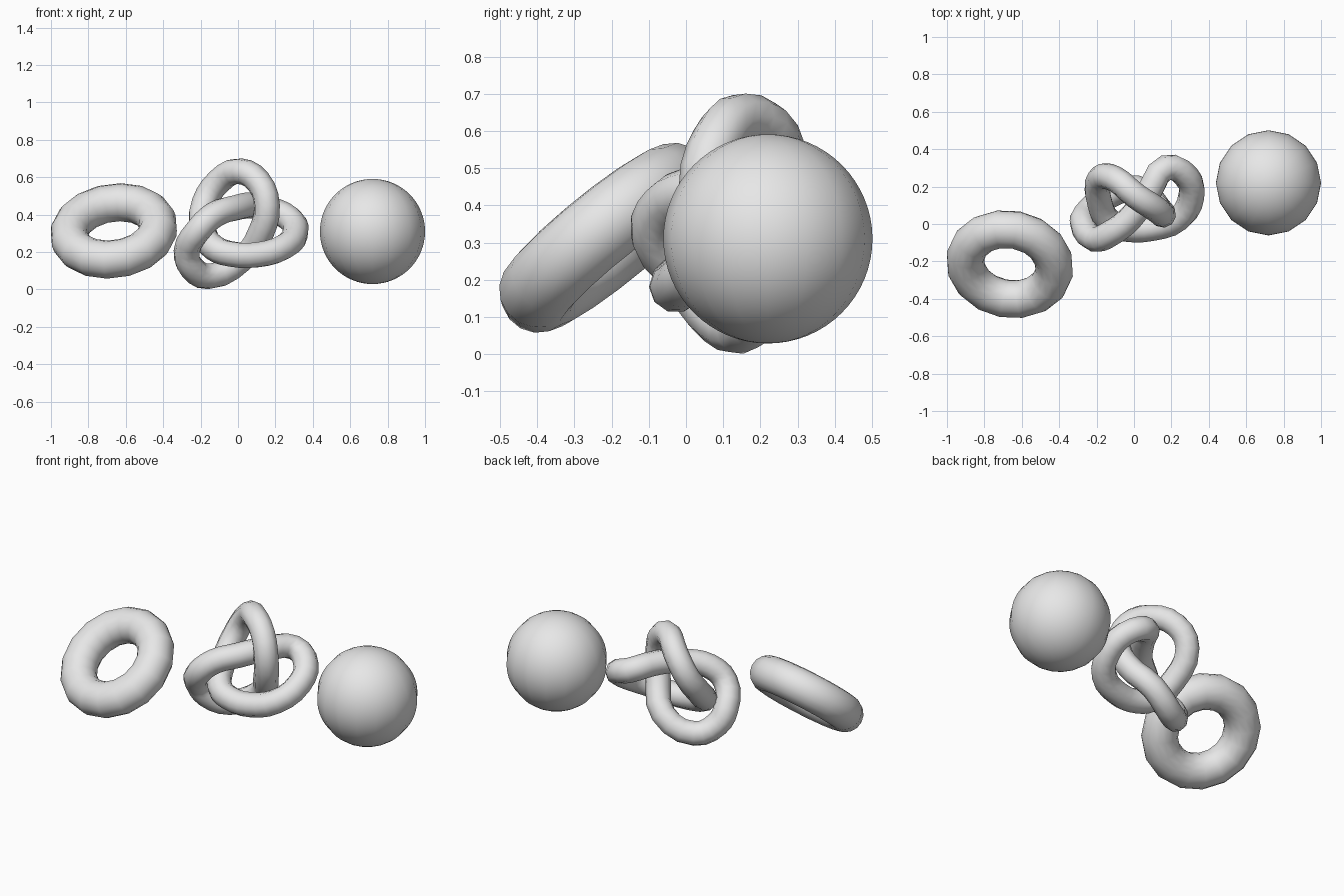
import bpy
from mathutils import Vector

cube = bpy.data.objects.get("Cube")
if cube:
    bpy.data.objects.remove(cube, do_unlink=True)

# One light grey for every part
GREY = (0.8, 0.8, 0.8, 1)
grey = bpy.data.materials.new("light_grey")
grey.use_nodes = True
grey.diffuse_color = GREY
for node in grey.node_tree.nodes:
    if node.type == 'BSDF_PRINCIPLED':
        node.inputs["Base Color"].default_value = GREY


def finish(obj, name):
    """Name, colour and smooth one part."""
    obj.name = obj.data.name = name
    obj.data.materials.clear()
    obj.data.materials.append(grey)
    for face in obj.data.polygons:
        face.use_smooth = True


# Ball
bpy.ops.mesh.primitive_uv_sphere_add(
    segments=16, ring_count=32, radius=0.281, location=(0.719, 0.22, 0.31))
finish(bpy.context.object, "ball")

# Ring, tipped back so its face looks up and forwards
axis = Vector((-0.12, -0.625, 0.77))
bpy.ops.mesh.primitive_torus_add(
    major_segments=16, minor_segments=16, major_radius=0.241, minor_radius=0.102,
    location=(-0.664, -0.215, 0.313),
    rotation=axis.to_track_quat('Z', 'Y').to_euler())
finish(bpy.context.object, "ring")

# Three-lobed knot: centre line, lobe by lobe
top_lobe = [
    (-.185, .12, .31), (-.18, .245, .46), (-.1, .24, .58), (.01, .15, .632),
    (.11, .085, .575), (.155, .05, .45), (.125, .09, .31), (.02, .19, .16)]
left_lobe = [
    (-.155, .14, .07), (-.25, .06, .12), (-.275, .01, .2),
    (-.21, -.08, .32), (-.125, -.05, .4), (-.02, .03, .435)]
right_lobe = [
    (.08, .17, .45), (.17, .3, .43), (.28, .255, .375), (.307, .15, .3),
    (.24, .03, .225), (.1, -.02, .185), (-.04, -.025, .19), (-.125, .005, .22)]
path = top_lobe + left_lobe + right_lobe

# Sweep a round tube along a smooth closed curve
curve = bpy.data.curves.new("knot", 'CURVE')
curve.dimensions = '3D'
curve.bevel_depth = 0.07
curve.bevel_resolution = 3
curve.resolution_u = 3
spline = curve.splines.new('BEZIER')
spline.use_cyclic_u = True
spline.bezier_points.add(len(path) - 1)
for point, position in zip(spline.bezier_points, path):
    point.co = position
for point in spline.bezier_points:
    point.handle_left_type = point.handle_right_type = 'AUTO'

knot = bpy.data.objects.new("knot", curve)
bpy.context.collection.objects.link(knot)
bpy.ops.object.select_all(action='DESELECT')
knot.select_set(True)
bpy.context.view_layer.objects.active = knot
bpy.ops.object.convert(target='MESH')
finish(bpy.context.object, "knot")
